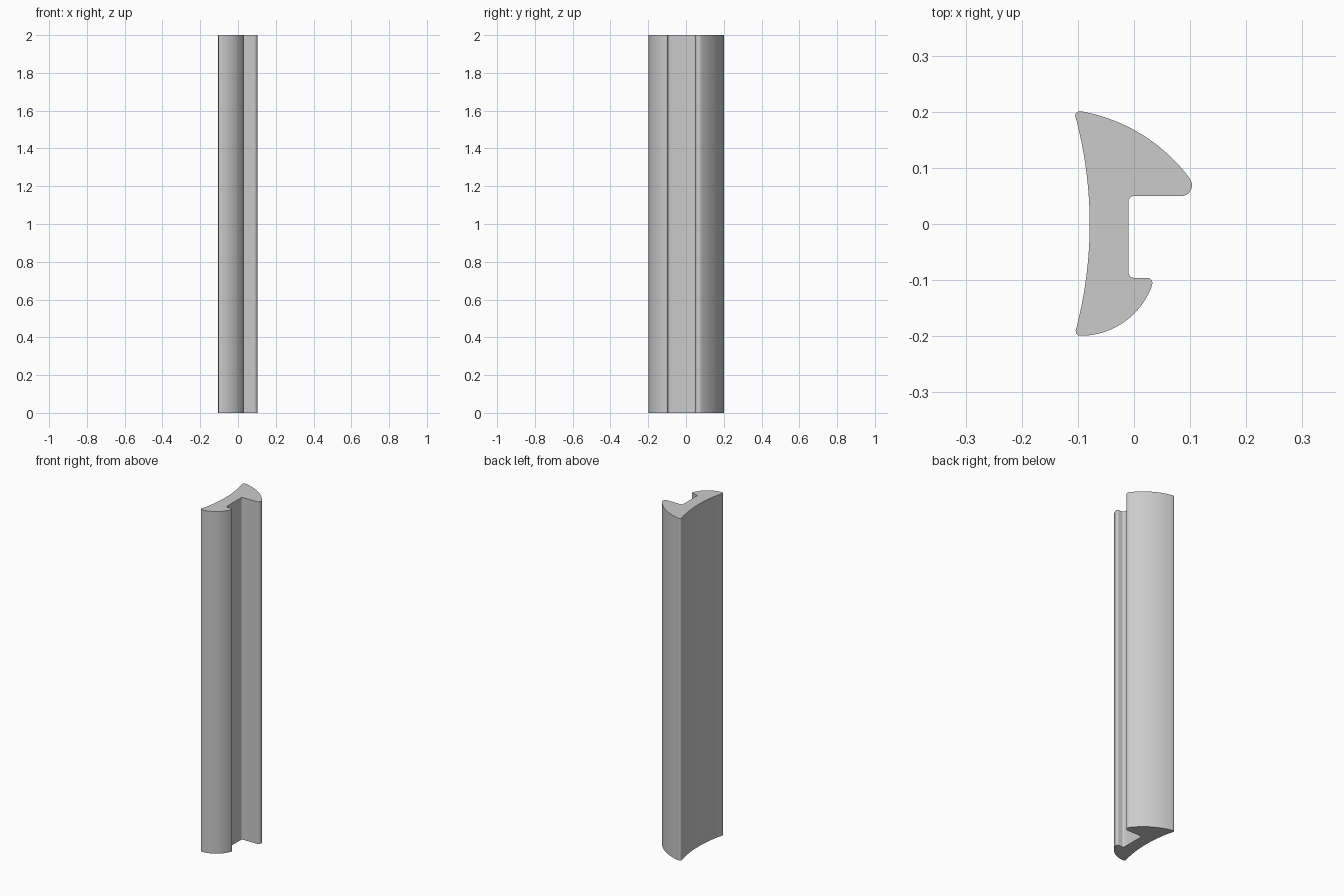
import bpy, bmesh, math
from mathutils import Vector
from mathutils.geometry import intersect_line_line_2d

HEIGHT = 2.0

cube = bpy.data.objects.get("Cube")
if cube:
    bpy.data.objects.remove(cube, do_unlink=True)


def arc(a, b, c, steps):
    """Points on the circle through a, b, c, running from a to c."""
    a, b, c = Vector(a), Vector(b), Vector(c)
    d = 2 * (a.x * (b.y - c.y) + b.x * (c.y - a.y) + c.x * (a.y - b.y))
    sa, sb, sc = a.length_squared, b.length_squared, c.length_squared
    centre = Vector(((sa * (b.y - c.y) + sb * (c.y - a.y) + sc * (a.y - b.y)) / d,
                     (sa * (c.x - b.x) + sb * (a.x - c.x) + sc * (b.x - a.x)) / d))
    radius = (a - centre).length
    start = math.atan2(a.y - centre.y, a.x - centre.x)
    end = math.atan2(c.y - centre.y, c.x - centre.x)
    sweep = (end - start + math.pi) % (2 * math.pi) - math.pi
    return [centre + radius * Vector((math.cos(start + sweep * i / steps),
                                      math.sin(start + sweep * i / steps)))
            for i in range(steps + 1)]


# Cross-section, counter-clockwise: curved sides joined by small rounded corners
profile = []
profile += arc((-0.104, 0.19), (-0.079, 0), (-0.104, -0.19), 24)         # hollow left side
profile += arc((-0.103, -0.195), (-0.100, -0.198), (-0.095, -0.199), 4)  # front tip
profile += arc((-0.088, -0.199), (-0.003, -0.163), (0.032, -0.110), 20)  # front bulge
profile += arc((0.033, -0.105), (0.030, -0.099), (0.024, -0.096), 5)     # short lip
profile += arc((0.0, -0.096), (-0.007, -0.093), (-0.010, -0.086), 5)     # slot corner
profile += arc((-0.010, 0.040), (-0.007, 0.047), (0.0, 0.050), 5)        # slot corner
profile += arc((0.083, 0.050), (0.100, 0.058), (0.101, 0.078), 8)        # long lip
profile += arc((0.098, 0.083), (0.018, 0.157), (-0.090, 0.200), 20)      # back bulge
profile += arc((-0.096, 0.201), (-0.103, 0.198), (-0.105, 0.193), 4)     # back tip

# Straight extrusion of the cross-section
bm = bmesh.new()
base = bm.faces.new([bm.verts.new((p.x, p.y, 0)) for p in profile])
top = bmesh.ops.extrude_face_region(bm, geom=[base], use_keep_orig=True)
bmesh.ops.translate(bm, vec=(0, 0, HEIGHT),
                    verts=[g for g in top["geom"] if isinstance(g, bmesh.types.BMVert)])
bmesh.ops.recalc_face_normals(bm, faces=bm.faces)
mesh = bpy.data.meshes.new("extruded_handle")
bm.to_mesh(mesh)
bm.free()

handle = bpy.data.objects.new("extruded_handle", mesh)
bpy.context.collection.objects.link(handle)

# Plain grey finish
grey = bpy.data.materials.new("plain_grey")
grey.use_nodes = True
colour = (0.6, 0.6, 0.6, 1)
grey.diffuse_color = colour
grey.node_tree.nodes["Principled BSDF"].inputs["Base Color"].default_value = colour
mesh.materials.append(grey)

bpy.ops.object.select_all(action="DESELECT")
handle.select_set(True)
bpy.context.view_layer.objects.active = handle
bpy.ops.object.shade_smooth_by_angle(angle=math.radians(35))
